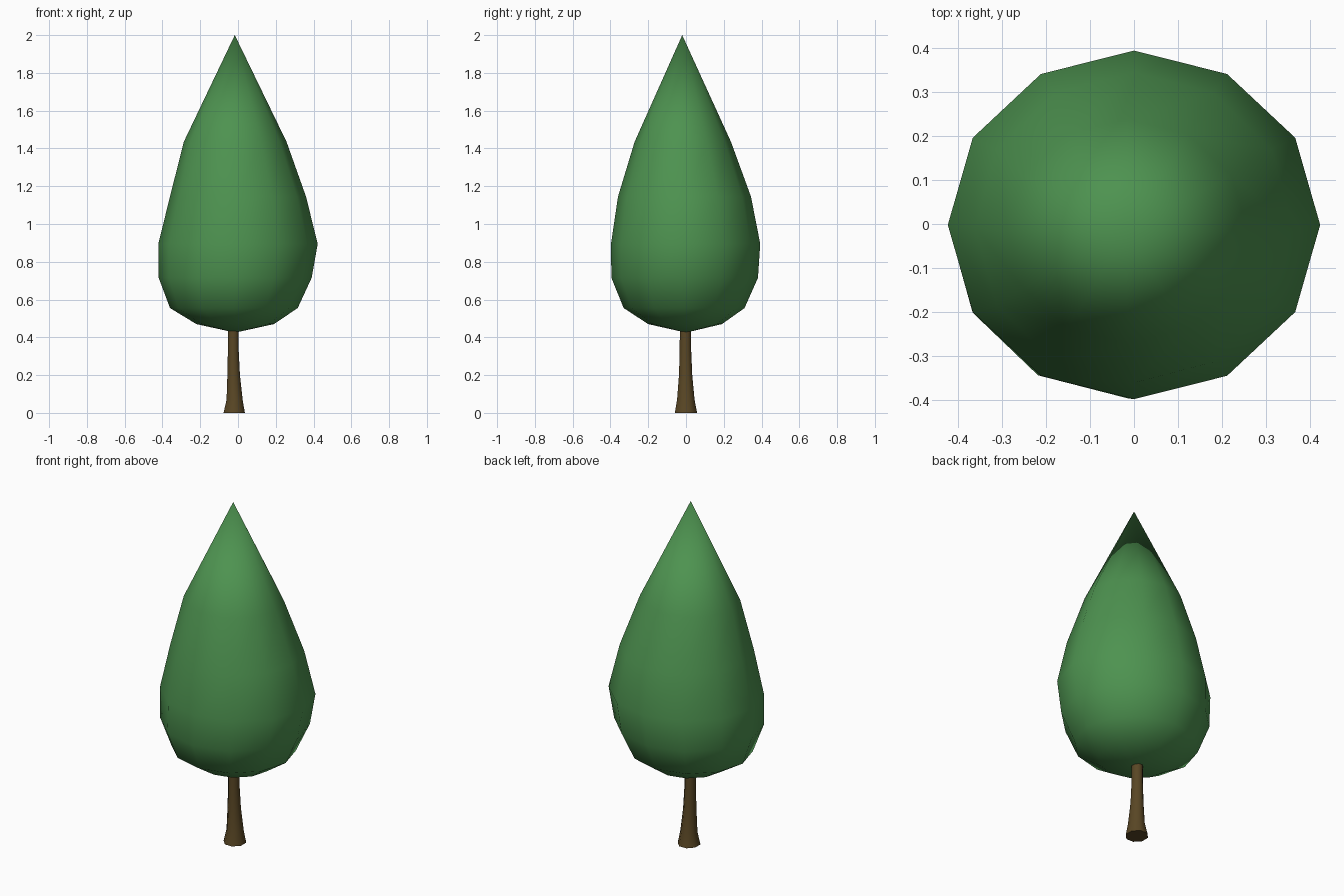
import bpy
import bmesh
from math import cos, sin, tau

if "Cube" in bpy.data.objects:
    bpy.data.objects.remove(bpy.data.objects["Cube"], do_unlink=True)


def material(name, colour):
    mat = bpy.data.materials.new(name)
    mat.use_nodes = True
    mat.diffuse_color = (*colour, 1)
    mat.node_tree.nodes["Principled BSDF"].inputs["Base Color"].default_value = (*colour, 1)
    return mat


def loft(name, rings, sides, mat, bottom=None, tip=None, turn=0):
    """Skin elliptical rings (z, centre x, centre y, radius x, radius y)."""
    bm = bmesh.new()
    loops = []
    for z, cx, cy, rx, ry in rings:
        angles = [tau * i / sides + turn for i in range(sides)]
        loops.append([bm.verts.new((cx + rx * cos(a), cy + ry * sin(a), z)) for a in angles])
    for low, high in zip(loops, loops[1:]):
        for i in range(sides):
            j = (i + 1) % sides
            bm.faces.new((low[i], low[j], high[j], high[i]))
    # Close each end with a fan to a point, or a flat cap
    for loop, point in ((loops[0], bottom), (loops[-1], tip)):
        if point:
            v = bm.verts.new(point)
            for i in range(sides):
                bm.faces.new((loop[i], loop[(i + 1) % sides], v))
        else:
            bm.faces.new(loop)
    bmesh.ops.recalc_face_normals(bm, faces=bm.faces)
    for face in bm.faces:
        face.smooth = True
    mesh = bpy.data.meshes.new(name)
    bm.to_mesh(mesh)
    bm.free()
    mesh.materials.append(mat)
    obj = bpy.data.objects.new(name, mesh)
    bpy.context.collection.objects.link(obj)
    return obj


green = material("leaf green", (0.075, 0.29, 0.08))
brown = material("bark brown", (0.10, 0.062, 0.018))

# Teardrop crown, slightly irregular from ring to ring
loft("crown", [
    (0.47, -0.015, -0.005, 0.205, 0.195),
    (0.555, -0.022, -0.01, 0.338, 0.32),
    (0.715, -0.015, -0.007, 0.405, 0.388),
    (0.895, 0, -0.002, 0.422, 0.395),
    (1.145, 0, -0.008, 0.36, 0.352),
    (1.435, -0.015, -0.017, 0.272, 0.255),
], 12, green, bottom=(-0.015, 0, 0.425), tip=(-0.017, -0.02, 2))

# Trunk flaring at the foot
trunk = loft("trunk", [
    (0, -0.02, 0, 0.061, 0.064),
    (0.07, -0.018, -0.001, 0.046, 0.05),
    (0.2, -0.023, -0.002, 0.036, 0.038),
    (0.33, -0.025, -0.003, 0.031, 0.033),
    (0.46, -0.025, -0.003, 0.031, 0.032),
], 8, brown, turn=tau / 16)

# Keep the foot edge crisp
bpy.context.view_layer.objects.active = trunk
trunk.select_set(True)
bpy.ops.object.shade_smooth_by_angle(angle=0.9)
